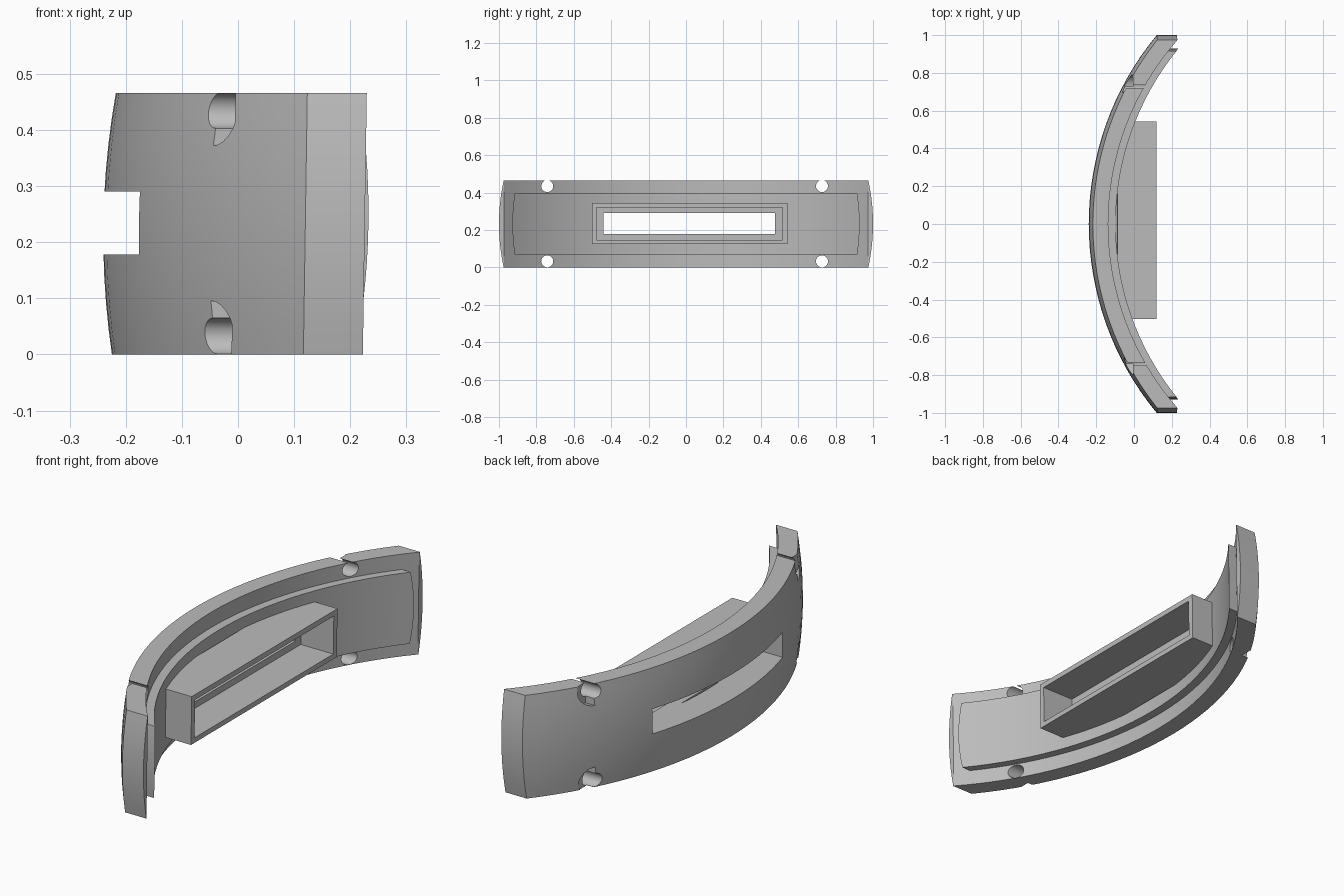
import bpy, bmesh, math

if "Cube" in bpy.data.objects:
    bpy.data.objects.remove(bpy.data.objects["Cube"])

H = 0.466          # plate height
MID = H / 2
SEG = 32           # facets along the arc
ROWS = 10          # rows over the height

grey = bpy.data.materials.new("light_grey")
grey.diffuse_color = (0.5, 0.5, 0.5, 1)
grey.use_nodes = True
grey.node_tree.nodes["Principled BSDF"].inputs["Base Color"].default_value = grey.diffuse_color


def make(name, bm):
    bmesh.ops.recalc_face_normals(bm, faces=bm.faces)
    me = bpy.data.meshes.new(name)
    bm.to_mesh(me)
    bm.free()
    ob = bpy.data.objects.new(name, me)
    bpy.context.collection.objects.link(ob)
    me.materials.append(grey)
    return ob


def arc(apex, end_x, end_y, limit):
    """Points of the arc through (apex, 0) and (end_x, +-end_y), cut at y = +-limit."""
    sag = end_x - apex
    r = (end_y ** 2 + sag ** 2) / (2 * sag)
    a = math.asin(limit / r)
    angles = [a * (2 * i / SEG - 1) for i in range(SEG + 1)]
    return [(apex + r - r * math.cos(t), r * math.sin(t)) for t in angles]


def loft(name, z0, z1, section):
    bm = bmesh.new()
    rings = []
    for k in range(ROWS + 1):
        z = z0 + (z1 - z0) * k / ROWS
        rings.append([bm.verts.new((x, y, z)) for x, y in section(z)])
    for a, b in zip(rings, rings[1:]):
        for i in range(len(a)):
            j = (i + 1) % len(a)
            bm.faces.new((a[i], a[j], b[j], b[i]))
    bm.faces.new(rings[0][::-1])
    bm.faces.new(rings[-1])
    return make(name, bm)


def box(name, x, y, z):
    bm = bmesh.new()
    bmesh.ops.create_cube(bm, size=1)
    for v in bm.verts:
        v.co = [lo + (c + 0.5) * (hi - lo) for c, (lo, hi) in zip(v.co, (x, y, z))]
    return make(name, bm)


def prism_x(name, pts, x0, x1):
    """Extrude a (y, z) outline along x."""
    bm = bmesh.new()
    f = bm.faces.new([bm.verts.new((x0, y, z)) for y, z in pts])
    ext = bmesh.ops.extrude_face_region(bm, geom=[f])
    for v in ext["geom"]:
        if isinstance(v, bmesh.types.BMVert):
            v.co.x = x1
    return make(name, bm)


def combine(target, other, op):
    m = target.modifiers.new("cut", 'BOOLEAN')
    m.operation, m.solver, m.object = op, 'EXACT', other
    bpy.context.view_layer.objects.active = target
    bpy.ops.object.modifier_apply(modifier=m.name)
    bpy.data.objects.remove(other)


def crown(z):
    return ((z - MID) / MID) ** 2


# Curved plate with a barrel-shaped outer face and straight ends
def plate_section(z):
    d = 0.025 * crown(z)
    h = 1 - d
    outer = arc(-0.24 + 0.75 * d, 0.12, h, h)
    inner = arc(-0.14, 0.225, 0.972, 0.972)
    return outer + [(0.226, h)] + inner[::-1] + [(0.226, -h)]


# Raised pad on the inner face
def pad_section(z):
    h = 0.928 - 0.025 * crown(z)
    return arc(-0.17, 0.195, 0.975, h) + arc(-0.10, 0.23, 0.925, h)[::-1]


panel = loft("curved_panel", 0, H, plate_section)
combine(panel, loft("inner_pad", 0.07, 0.396, pad_section), 'UNION')

# Rectangular socket with its cavity and the slot through the plate
combine(panel, box("socket", (-0.09, 0.118), (-0.503, 0.542), (0.125, 0.345)), 'UNION')
combine(panel, box("cavity", (-0.045, 0.3), (-0.478, 0.516), (0.148, 0.321)), 'DIFFERENCE')
combine(panel, box("slot", (-0.5, 0.3), (-0.44, 0.476), (0.178, 0.29)), 'DIFFERENCE')

# Screw holes with half-round recesses on the outer face
for y, side in ((-0.742, -1), (0.727, 1)):
    for z in (0.033, 0.435):
        ring = [(y + 0.032 * math.cos(t * math.tau / 24),
                 z + 0.032 * math.sin(t * math.tau / 24)) for t in range(24)]
        combine(panel, prism_x("hole", ring, -0.4, 0.4), 'DIFFERENCE')
        half = [(y + side * 0.063 * math.cos(math.pi * (t / 12 - 0.5)),
                 z + 0.063 * math.sin(math.pi * (t / 12 - 0.5))) for t in range(13)]
        combine(panel, prism_x("recess", half, -0.4, -0.008), 'DIFFERENCE')

# Slight lean towards +x
for v in panel.data.vertices:
    v.co.x += 0.015 * (v.co.z - MID)

bpy.context.view_layer.objects.active = panel
panel.select_set(True)
bpy.ops.object.shade_smooth_by_angle(angle=math.radians(20))
